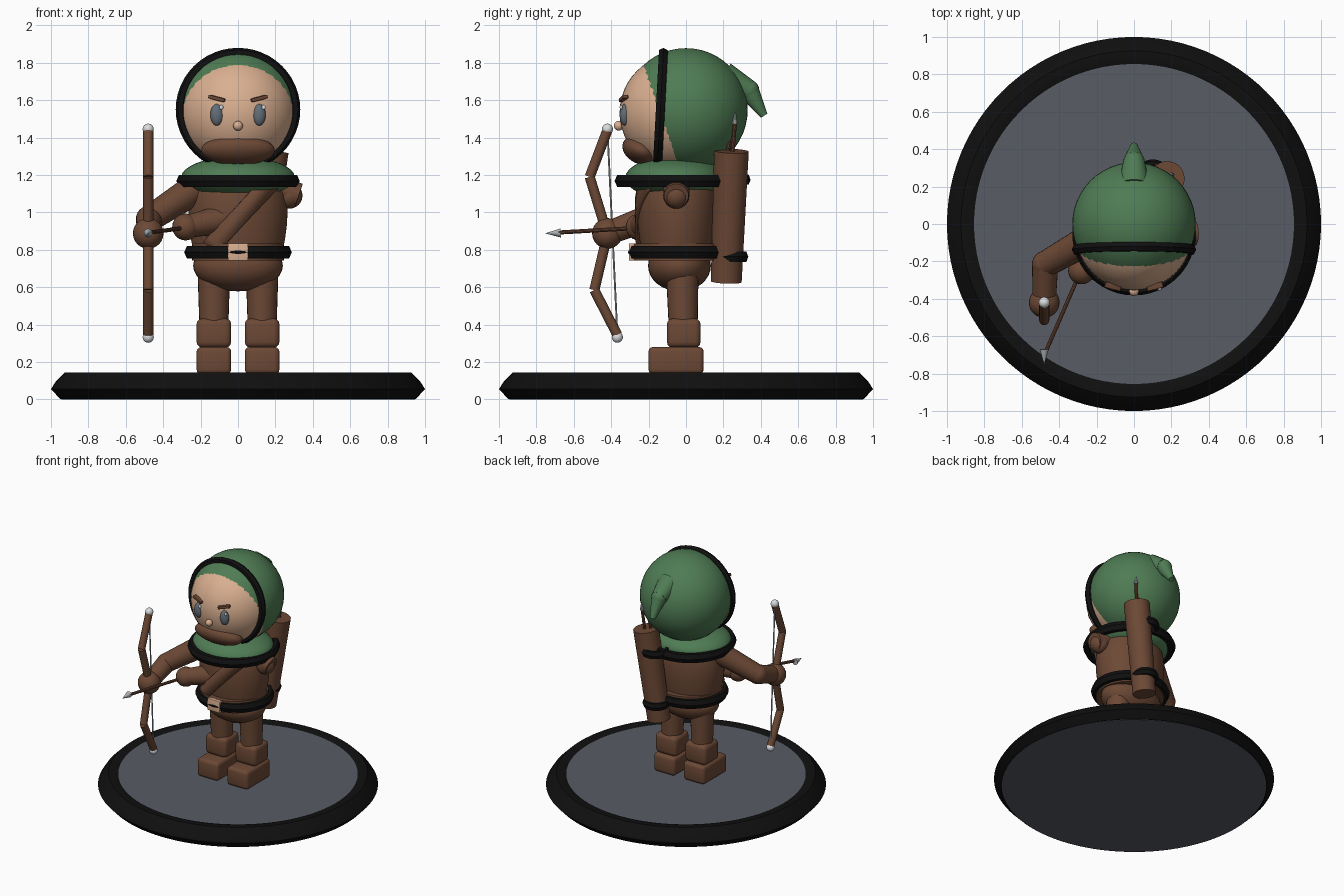
import bpy, bmesh, math
from mathutils import Vector

if "Cube" in bpy.data.objects:
    bpy.data.objects.remove(bpy.data.objects["Cube"])

def mat(name, c):
    m = bpy.data.materials.new(name)
    m.diffuse_color = (*c, 1)
    m.use_nodes = True
    m.node_tree.nodes["Principled BSDF"].inputs["Base Color"].default_value = m.diffuse_color
    return m

BROWN = mat("leather brown", (0.150, 0.066, 0.036))
GREEN = mat("hood green", (0.078, 0.200, 0.088))
SKIN = mat("skin", (0.70, 0.43, 0.28))
STONE = mat("stone grey", (0.100, 0.106, 0.128))
BLACK = mat("trim black", (0.005, 0.005, 0.005))
STEEL = mat("steel", (0.42, 0.45, 0.48))
EYE = mat("eye grey", (0.125, 0.155, 0.185))
WHITE = mat("pale tip", (0.70, 0.72, 0.74))

def finish(name, bm, m, angle=35):
    bmesh.ops.recalc_face_normals(bm, faces=bm.faces[:])
    me = bpy.data.meshes.new(name)
    bm.to_mesh(me)
    bm.free()
    ob = bpy.data.objects.new(name, me)
    bpy.context.collection.objects.link(ob)
    me.materials.append(m)
    bpy.ops.object.select_all(action='DESELECT')
    bpy.context.view_layer.objects.active = ob
    ob.select_set(True)
    bpy.ops.object.shade_smooth_by_angle(angle=math.radians(angle))
    return ob

def ball(name, loc, r, m, rot=(0, 0, 0), seg=32):
    bm = bmesh.new()
    bmesh.ops.create_uvsphere(bm, u_segments=seg, v_segments=seg // 2, radius=1)
    ob = finish(name, bm, m)
    ob.location, ob.rotation_euler = loc, rot
    ob.scale = r if isinstance(r, tuple) else (r, r, r)
    return ob

def box(name, loc, size, m, bevel=0.0, rot=(0, 0, 0)):
    bm = bmesh.new()
    bmesh.ops.create_cube(bm, size=1)
    bmesh.ops.scale(bm, vec=size, verts=bm.verts[:])
    if bevel:
        bmesh.ops.bevel(bm, geom=bm.edges[:], offset=bevel, segments=3, profile=0.5, affect='EDGES')
    ob = finish(name, bm, m)
    ob.location, ob.rotation_euler = loc, rot
    return ob

def rod(name, a, b, r1, r2, m, seg=20):
    a, b = Vector(a), Vector(b)
    bm = bmesh.new()
    bmesh.ops.create_cone(bm, cap_ends=True, segments=seg, radius1=r1, radius2=r2, depth=(b - a).length)
    ob = finish(name, bm, m)
    ob.location = (a + b) / 2
    ob.rotation_euler = (b - a).to_track_quat('Z', 'Y').to_euler()
    return ob

def lathe(name, prof, m, sx=1, sy=1, loc=(0, 0, 0), rot=(0, 0, 0), closed=False, seg=64, angle=35):
    """Spin (radius, z) points round z; ends are capped unless the profile is a closed loop."""
    bm = bmesh.new()
    rows = [[bm.verts.new((r * sx * math.cos(2 * math.pi * i / seg), r * sy * math.sin(2 * math.pi * i / seg), z))
             for i in range(seg)] for r, z in prof]
    pairs = list(zip(rows, rows[1:])) + ([(rows[-1], rows[0])] if closed else [])
    for p, q in pairs:
        for i in range(seg):
            j = (i + 1) % seg
            bm.faces.new((p[i], p[j], q[j], q[i]))
    if not closed:
        bm.faces.new(rows[0])
        bm.faces.new(rows[-1])
    ob = finish(name, bm, m, angle)
    ob.location, ob.rotation_euler = loc, rot
    return ob

def trim(name, loc, rx, ry, t, h, rot=(0, 0, 0)):
    """Black ring with a pointed six-sided section; rx, ry are outer sizes."""
    k = t / rx
    prof = [(1, 0), (1 - k / 2, h), (1 - 1.5 * k, h), (1 - 2 * k, 0), (1 - 1.5 * k, -h), (1 - k / 2, -h)]
    return lathe(name, prof, BLACK, rx, ry, loc, rot, closed=True, seg=48)

# Round base
lathe("base_disc", [(0.945, 0.0), (0.945, 0.02), (0.87, 0.13), (0.86, 0.136)], STONE, angle=30)
lathe("base_rim", [(0.95, 0.002), (1.0, 0.055), (0.975, 0.095), (0.925, 0.145), (0.88, 0.145), (0.85, 0.134),
                   (0.85, 0.05), (0.92, 0.002)], BLACK, closed=True, seg=96)

# Legs and boots
for s, side in ((-1, "right"), (1, "left")):
    x = 0.129 * s
    box(side + "_boot_foot", (x, -0.053, 0.208), (0.185, 0.295, 0.145), BROWN, 0.025)
    box(side + "_boot_cuff", (x, -0.012, 0.355), (0.185, 0.18, 0.155), BROWN, 0.03)
    rod(side + "_leg", (x, -0.015, 0.38), (x, -0.02, 0.68), 0.077, 0.087, BROWN, 24)

# Body
ball("hips", (0, -0.035, 0.715), (0.24, 0.168, 0.137), BROWN)
lathe("torso", [(0.88, 0.76), (0.95, 0.86), (0.99, 0.94), (1.0, 1.02), (0.97, 1.1), (0.88, 1.17), (0.7, 1.22)],
      BROWN, 0.265, 0.215, (0, -0.045, 0), angle=40)
lathe("belt_band", [(1, 0.742), (1, 0.835)], BROWN, 0.245, 0.24, (0, -0.045, 0))
trim("belt", (0, -0.04, 0.787), 0.288, 0.27, 0.03, 0.033)
box("buckle", (0, -0.288, 0.788), (0.108, 0.035, 0.092), SKIN, 0.005)

# Chest strap wrapped over the torso front
bm = bmesh.new()
rows = []
for i in range(13):
    t = i / 12
    px, pz = 0.185 - 0.335 * t, 1.17 - 0.36 * t
    row = []
    for o in (-1, 1):
        x, z = px + o * 0.035, pz - o * 0.032
        row.append(bm.verts.new((x, -0.045 - 0.222 * math.sqrt(max(0, 1 - (x / 0.275) ** 2)), z)))
    rows.append(row)
for p, q in zip(rows, rows[1:]):
    bm.faces.new((p[0], p[1], q[1], q[0]))
strap = finish("chest_strap", bm, BROWN)
sol = strap.modifiers.new("thickness", 'SOLIDIFY')
sol.thickness, sol.offset = 0.014, 0

# Shoulder cape
ball("cape", (0, -0.06, 1.185), (0.305, 0.265, 0.115), GREEN)
trim("cape_trim", (0, -0.052, 1.168), 0.33, 0.33, 0.03, 0.033)

# Head, hood and hood tip
ball("face", (0, -0.04, 1.534), 0.315, SKIN, seg=48)
ball("hood", (0, 0, 1.548), 0.33, GREEN, seg=48)
trim("hood_trim", (0, -0.137, 1.55), 0.333, 0.33, 0.025, 0.024, (math.radians(87), 0, 0))
rod("hood_tip_base", (0, 0.2, 1.72), (0, 0.335, 1.652), 0.085, 0.058, GREEN)
ball("hood_tip_bend", (0, 0.335, 1.652), 0.057, GREEN, seg=20)
rod("hood_tip_end", (0, 0.335, 1.652), (0, 0.418, 1.517), 0.057, 0.02, GREEN)

# Facial features
for s, side in ((-1, "right"), (1, "left")):
    ball(side + "_eye", (0.113 * s, -0.328, 1.522), (0.035, 0.027, 0.058), EYE, seg=24)
    ball(side + "_eye_glint", (0.113 * s + 0.024, -0.347, 1.562), (0.011, 0.008, 0.013), WHITE, seg=12)
    box(side + "_brow", (0.113 * s, -0.334, 1.609), (0.09, 0.032, 0.02), BROWN, 0.004, (0, -0.25 * s, 0.25 * s))
ball("nose", (0, -0.36, 1.463), 0.026, SKIN, seg=20)
ball("beard", (0, -0.24, 1.332), (0.197, 0.105, 0.074), BROWN, (math.radians(-25), 0, 0))

# Bow arm
SH, EL, HA = (-0.2, -0.06, 1.145), (-0.475, -0.215, 0.965), (-0.48, -0.42, 0.888)
rod("bow_upper_arm", SH, EL, 0.085, 0.07, BROWN, 24)
ball("bow_elbow", EL, 0.071, BROWN, seg=24)
rod("bow_forearm", EL, HA, 0.07, 0.062, BROWN, 24)
ball("bow_hand", HA, 0.082, BROWN, seg=24)

# Drawing arm
rod("draw_upper_arm", (0.12, -0.05, 1.16), (0.325, -0.052, 1.09), 0.078, 0.066, BROWN, 24)
ball("draw_elbow", (0.275, -0.052, 1.09), 0.07, BROWN, seg=24)
rod("draw_forearm", (-0.02, -0.15, 0.975), (-0.27, -0.25, 0.925), 0.085, 0.06, BROWN, 24)
ball("draw_hand", (-0.28, -0.25, 0.922), 0.072, BROWN, seg=24)

# Bow, string and nocked arrow
BX = -0.48
bow = [(-0.42, 1.44), (-0.515, 1.19), (-0.435, 0.93), (-0.43, 0.84), (-0.49, 0.585), (-0.367, 0.345)]
for i, (p, q) in enumerate(zip(bow, bow[1:])):
    rod("bow_limb_%d" % i, (BX, *p), (BX, *q), 0.027, 0.027, BROWN, 16)
for i, p in enumerate((bow[0], bow[-1])):
    ball("bow_tip_%d" % i, (BX, p[0], p[1] + (0.005, -0.012)[i]), 0.03, WHITE, seg=16)
rod("bow_string", (BX, *bow[0]), (BX, *bow[-1]), 0.005, 0.005, STEEL, 8)
rod("arrow_shaft", (-0.28, -0.24, 0.918), (-0.475, -0.69, 0.892), 0.011, 0.011, BROWN, 10)
rod("arrow_head", (BX, -0.67, 0.89), (BX, -0.75, 0.888), 0.024, 0.001, STEEL, 12)

# Quiver with spare arrows and two black bands
rod("quiver", (0.085, 0.215, 0.63), (0.178, 0.243, 1.328), 0.083, 0.093, BROWN, 32)
trim("quiver_band_low", (0.095, 0.235, 0.763), 0.098, 0.098, 0.02, 0.027)
trim("quiver_band_high", (0.1, 0.24, 1.175), 0.105, 0.105, 0.02, 0.027)
for i, (x, y, z) in enumerate(((0.2, 0.262, 1.485), (0.16, 0.235, 1.42))):
    rod("spare_arrow_%d" % i, (x - 0.02, y - 0.02, 1.25), (x, y, z), 0.011, 0.011, BROWN, 10)
rod("spare_arrow_head", (0.2, 0.261, 1.475), (0.204, 0.264, 1.535), 0.016, 0.002, STEEL, 10)
